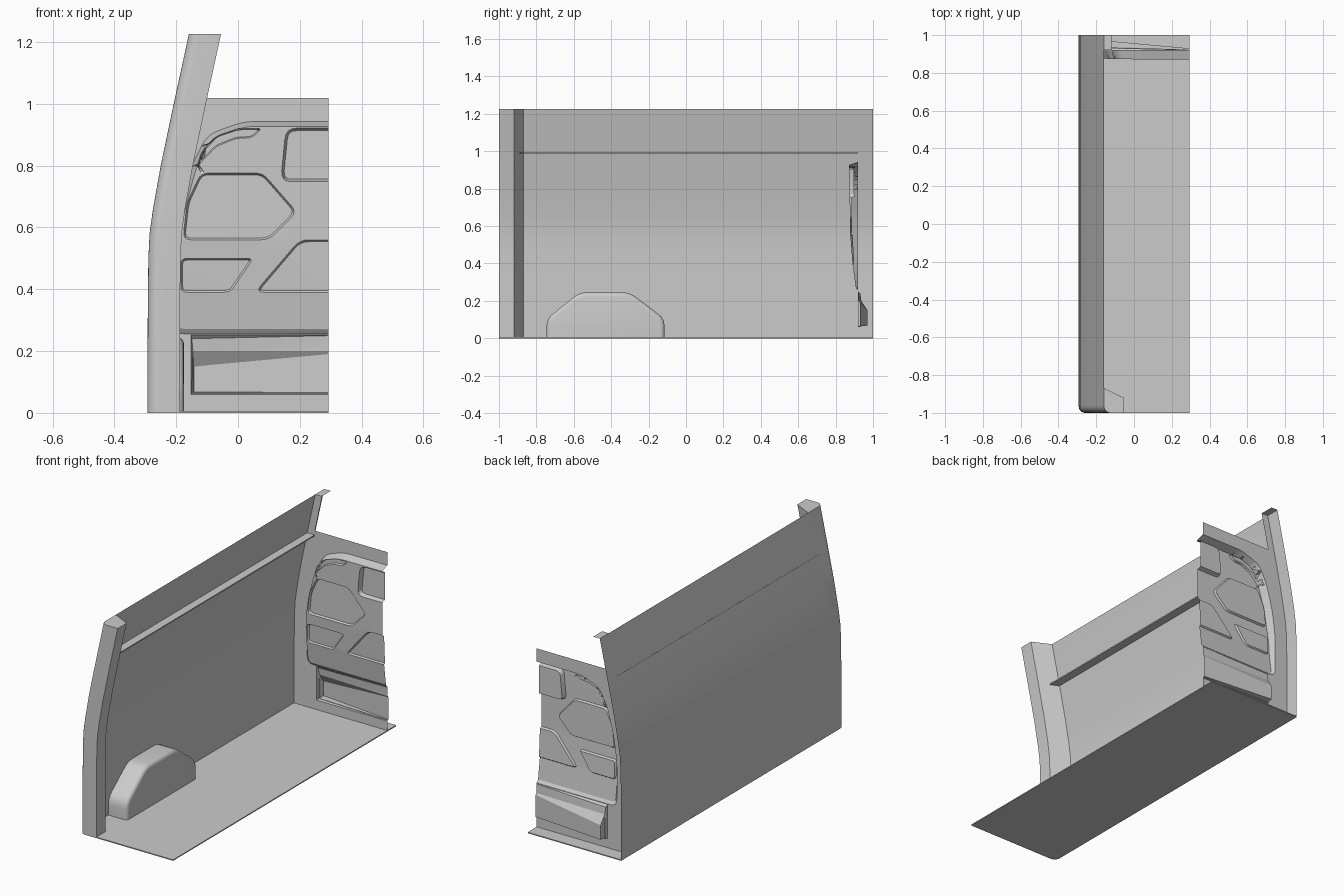
import bpy, bmesh, math
from mathutils import Vector
from mathutils.geometry import delaunay_2d_cdt

if "Cube" in bpy.data.objects:
    bpy.data.objects.remove(bpy.data.objects["Cube"])

XR, Y_BULK, TOP = 0.293, 0.92, 1.225
WALL = [(0, -.293), (.3, -.292), (.5, -.290), (.58, -.286), (.66, -.275),
        (.8, -.250), (1.0, -.208), (TOP, -.159)]          # (z, x)


def lerp(table, t):
    for (a, va), (b, vb) in zip(table, table[1:]):
        if t <= b:
            return va + (vb - va) * (t - a) / (b - a)
    return table[-1][1]


def finish(name, bm, angle=30):
    bmesh.ops.recalc_face_normals(bm, faces=bm.faces[:])
    me = bpy.data.meshes.new(name)
    bm.to_mesh(me)
    bm.free()
    ob = bpy.data.objects.new(name, me)
    bpy.context.collection.objects.link(ob)
    bpy.ops.object.select_all(action='DESELECT')
    ob.select_set(True)
    bpy.context.view_layer.objects.active = ob
    bpy.ops.object.shade_smooth_by_angle(angle=math.radians(angle))
    return ob


def rounded(pts, r, n=4):
    """Round every corner of a closed outline."""
    out, pts = [], [Vector(p) for p in pts]
    for i, p in enumerate(pts):
        a, b = pts[i - 1] - p, pts[(i + 1) % len(pts)] - p
        a = p + a.normalized() * min(r, a.length * .45)
        b = p + b.normalized() * min(r, b.length * .45)
        for k in range(n + 1):
            t = k / n
            out.append(a * (1 - t) ** 2 + p * 2 * t * (1 - t) + b * t * t)
    return out


def inset(pts, d):
    """Offset a closed outline inwards."""
    area = sum(pts[i - 1].cross(p) for i, p in enumerate(pts))
    s, out = (1 if area > 0 else -1), []
    for i, p in enumerate(pts):
        u = (p - pts[i - 1]).normalized()
        v = (pts[(i + 1) % len(pts)] - p).normalized()
        nu, nv = Vector((-u.y, u.x)) * s, Vector((-v.y, v.x)) * s
        m = (nu + nv).normalized()
        out.append(p + m * d / max(m.dot(nu), .5))
    return out


def loft(bm, rings, closed):
    rows = [[bm.verts.new(p) for p in ring] for ring in rings]
    for a, b in zip(rows, rows[1:]):
        n = len(a)
        for i in range(n if closed else n - 1):
            j = (i + 1) % n
            bm.faces.new((a[i], a[j], b[j], b[i]))
    return rows


def prism(bm, ring, offset):
    f = bm.faces.new([bm.verts.new(p) for p in ring])
    g = bmesh.ops.extrude_face_region(bm, geom=[f], use_keep_orig=True)
    bmesh.ops.translate(bm, vec=offset, verts=[v for v in g['geom'] if isinstance(v, bmesh.types.BMVert)])
    return f


def cut(bm, co, no):
    bmesh.ops.bisect_plane(bm, geom=bm.verts[:] + bm.edges[:] + bm.faces[:],
                           plane_co=co, plane_no=no, clear_outer=True)


# Floor with one rounded corner
bm = bmesh.new()
corner = [(-XR + .04 - .04 * math.sin(a), -.96 - .04 * math.cos(a), 0)
          for a in [k * math.pi / 12 for k in range(7)]]
prism(bm, [(XR, 1, 0), (XR, -1, 0)] + corner + [(-XR, 1, 0)], (0, 0, .006))
finish("floor", bm)

# Side wall sheet
bm = bmesh.new()
loft(bm, [[(x, -.96, z), (x, 1, z)] for z, x in WALL], False)
finish("side_wall", bm)

# Rear pillar with rounded outer corner
bm = bmesh.new()
arc = [(.035 - .035 * math.sin(a), -.965 - .035 * math.cos(a))
       for a in [k * math.pi / 12 for k in range(7)]]
section = [(0, -.868), (.104, -.92), (.104, -1)] + arc
rows = loft(bm, [[(x + dx, y, z) for dx, y in section] for z, x in WALL], True)
bm.faces.new(rows[-1])
finish("rear_pillar", bm)

# Small top flange behind the front pillar
bm = bmesh.new()
loft(bm, [[(-.159, y, TOP), (-.118, y, TOP)] for y in (Y_BULK, 1)], False)
finish("front_pillar_cap", bm)

# Upper rail along the wall
bm = bmesh.new()
x0, x1 = lerp(WALL, .99), -.163
prism(bm, [(x0, -.9, .987), (x1, -.9, .987), (x1, -.9, .994), (x0, -.9, .994)], (0, Y_BULK + .9, 0))
finish("wall_rail", bm)

# Wheel arch with soft inner rim
bm = bmesh.new()
outline = rounded([(-.745, .10), (-.57, .243), (-.30, .243), (-.115, .10)], .05)
outline = rounded([(-.745, -.1), (-.745, .105), (-.57, .245), (-.30, .245), (-.115, .105), (-.115, -.1)], .04)
f = prism(bm, [(-.175, p.x, p.y) for p in outline], (-.116, 0, 0))
bmesh.ops.bevel(bm, geom=f.edges[:], offset=.022, segments=4, profile=.5, affect='EDGES')
cut(bm, (0, 0, .004), (0, 0, -1))
finish("wheel_arch", bm, 40)

# Pressed front bulkhead: nested outlines (height factor per loop), triangulated
loops = []


def add(pts, e):
    loops.append(([Vector(p) for p in pts], e))


def press(pts, r, d, e0, e1):
    rim = rounded(pts, r)
    add(rim, e0)
    add(inset(rim, d), e1)


strip = [(lerp(WALL, z) + .043, z) for z in (TOP, 1.1, 1.018)]
add([(x, z) for z, x in WALL] + strip + [(.6, 1.018), (.6, 0)], 0)
# raised centre panel
press([(.5, .943), (.02, .943), (-.10, .90), (-.15, .80), (-.19, .65),
       (-.21, .5), (-.21, .255), (.5, .255)], .04, .016, 0, 1)
# window recess
press([(.4, .921), (.155, .921), (.138, .748), (.4, .748)], .035, .008, 1, .45)
# arched slot
press([(-.135, .79), (-.118, .845), (-.07, .896), (0, .920), (.078, .920),
       (.045, .890), (-.005, .888), (-.07, .862), (-.115, .815)], .015, .004, 1, .75)
# large pointed recess
press([(-.12, .776), (.08, .776), (.19, .65), (.10, .56), (-.178, .56), (-.165, .68)],
      .025, .006, 1, .75)
# lower left and lower right recesses
press([(-.185, .50), (.05, .50), (-.025, .39), (-.185, .39)], .02, .006, 1, .7)
press([(.4, .56), (.20, .56), (.055, .39), (.4, .39)], .03, .006, 1, .7)
# stepped trough near the floor
for x, zb, zt, e in ((-.152, .060, .252, 0), (-.149, .063, .240, -.35),
                     (-.146, .065, .200, -.35), (-.143, .068, .150, -1)):
    r = .45 + x + .1
    add([(x, zb), (r, zb), (r, zt), (x, zt)], e)

verts, edges, height = [], [], []
for pts, e in loops:
    b, n = len(verts), len(pts)
    verts += pts
    height += [e] * n
    edges += [(b + i, b + (i + 1) % n) for i in range(n)]
out = delaunay_2d_cdt(verts, edges, [], 1, 1e-5)
bm = bmesh.new()
vs = [bm.verts.new((p.x, height[o[0]] if o else 0, p.y)) for p, o in zip(out[0], out[3])]
for f in out[2]:
    bm.faces.new([vs[i] for i in f])
cut(bm, (XR, 0, 0), (1, 0, 0))
RAISE = [(0, .05), (.2, .05), (.25, .03), (.27, .012), (.4, .03), (.56, .042), (.93, .048), (1.3, .048)]
for z in (.4, .56):
    bmesh.ops.bisect_plane(bm, geom=bm.verts[:] + bm.edges[:] + bm.faces[:],
                           plane_co=(0, 0, z), plane_no=(0, 0, 1))
for v in bm.verts:
    v.co.y = Y_BULK - v.co.y * lerp(RAISE, v.co.z)
finish("front_bulkhead", bm, 20)
